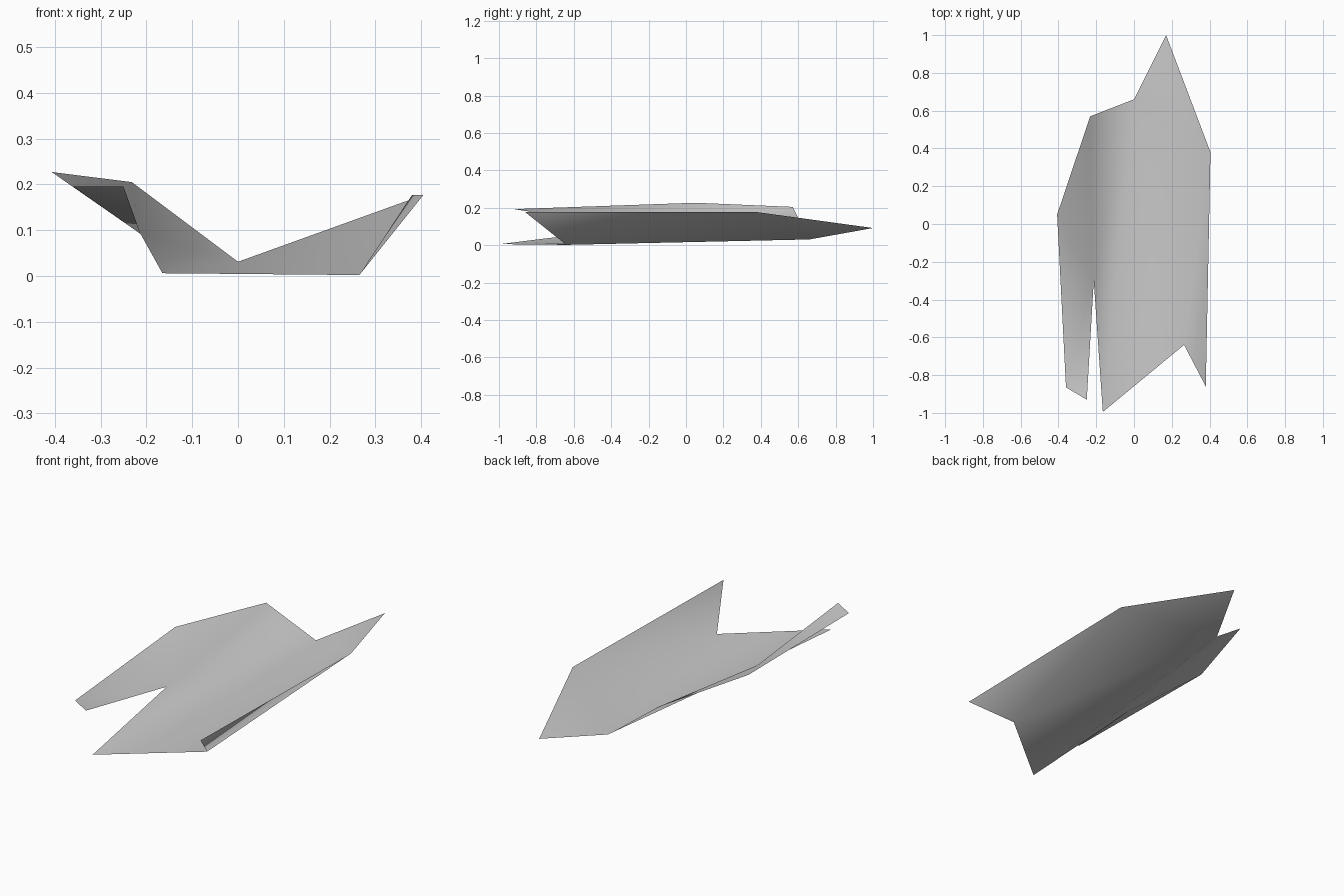
import bpy
import bmesh

cube = bpy.data.objects.get("Cube")
if cube:
    bpy.data.objects.remove(cube, do_unlink=True)

# Plain grey sheet material
grey = bpy.data.materials.new("plain_grey")
grey.use_nodes = True
colour = (0.6, 0.6, 0.6, 1.0)
grey.diffuse_color = colour
grey.node_tree.nodes["Principled BSDF"].inputs["Base Color"].default_value = colour

# Corners of the torn sheet, named by place
corners = {
    "tip": (0.17, 1.0, 0.092),
    "right_back": (0.405, 0.38, 0.177),
    "right_front": (0.38, -0.86, 0.177),
    "right_notch": (0.265, -0.64, 0.002),
    "front_point": (-0.165, -0.995, 0.006),
    "slit_end": (-0.213, -0.30, 0.092),
    "arm_inner": (-0.25, -0.93, 0.195),
    "arm_outer": (-0.36, -0.865, 0.195),
    "left_edge": (-0.407, 0.05, 0.227),
    "left_back": (-0.232, 0.57, 0.205),
    "back_notch": (0.0, 0.66, 0.031),
}

bm = bmesh.new()
verts = {name: bm.verts.new(co) for name, co in corners.items()}


def fan(centre, *rim):
    """Fill triangles from one corner to a run of neighbouring corners."""
    for a, b in zip(rim, rim[1:]):
        bm.faces.new((verts[centre], verts[a], verts[b]))


# Floor and back wing, left wall and arm, right wall
fan("back_notch", "slit_end", "front_point", "right_notch", "right_back", "tip")
fan("slit_end", "back_notch", "left_back", "left_edge", "arm_outer", "arm_inner")
fan("right_notch", "right_front", "right_back")

for face in bm.faces:
    face.smooth = True

mesh = bpy.data.meshes.new("bent_sheet")
bm.to_mesh(mesh)
bm.free()
mesh.materials.append(grey)
sheet = bpy.data.objects.new("bent_sheet", mesh)
bpy.context.collection.objects.link(sheet)
